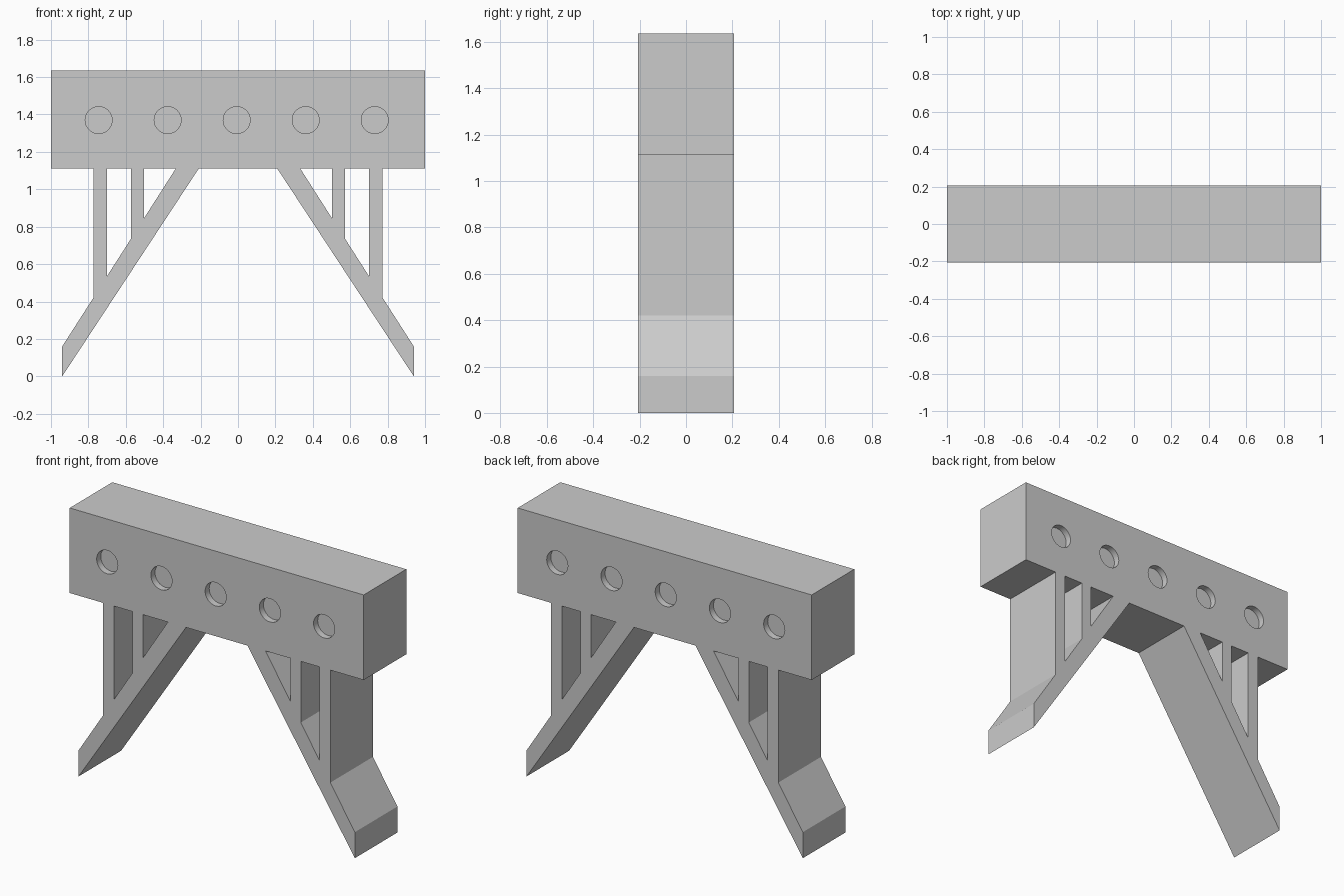
import bpy, bmesh
from math import pi, radians
from mathutils import Matrix

if "Cube" in bpy.data.objects:
    bpy.data.objects.remove(bpy.data.objects["Cube"])

HALF_DEPTH = 0.207
BEAM_BOTTOM, BEAM_TOP = 1.112, 1.635
HOLE_RADIUS, HOLE_DEPTH, HOLE_Z = 0.072, 0.04, 1.37


def add_object(name, bm):
    bmesh.ops.recalc_face_normals(bm, faces=bm.faces)
    mesh = bpy.data.meshes.new(name)
    bm.to_mesh(mesh)
    bm.free()
    ob = bpy.data.objects.new(name, mesh)
    bpy.context.collection.objects.link(ob)
    return ob


def extrude_profile(name, points, side):
    bm = bmesh.new()
    face = bm.faces.new([bm.verts.new((side * x, -HALF_DEPTH, z)) for x, z in points])
    ext = bmesh.ops.extrude_face_region(bm, geom=[face])
    verts = [v for v in ext["geom"] if isinstance(v, bmesh.types.BMVert)]
    bmesh.ops.translate(bm, verts=verts, vec=(0, 2 * HALF_DEPTH, 0))
    return add_object(name, bm)


# Top beam
bm = bmesh.new()
bmesh.ops.create_cube(bm, size=1, matrix=Matrix.Translation((0, 0, (BEAM_BOTTOM + BEAM_TOP) / 2))
                      @ Matrix.Diagonal((2, 2 * HALF_DEPTH, BEAM_TOP - BEAM_BOTTOM, 1)))
beam = add_object("top_beam", bm)

# Shallow round recesses, five on the front and five on the back
bm = bmesh.new()
for i in range(5):
    for side in (-1, 1):
        bmesh.ops.create_cone(
            bm, cap_ends=True, segments=32, radius1=HOLE_RADIUS, radius2=HOLE_RADIUS,
            depth=2 * HOLE_DEPTH,
            matrix=Matrix.Translation((-0.745 + 0.369 * i, side * HALF_DEPTH, HOLE_Z))
            @ Matrix.Rotation(pi / 2, 4, 'X'))
cutter = add_object("recess_cutter", bm)
cutter.hide_render = True
mod = beam.modifiers.new("recesses", 'BOOLEAN')
mod.operation, mod.solver, mod.object = 'DIFFERENCE', 'EXACT', cutter
bpy.context.view_layer.objects.active = beam
beam.select_set(True)
bpy.ops.object.modifier_apply(modifier=mod.name)
bpy.data.objects.remove(cutter)
bpy.ops.object.shade_smooth_by_angle(angle=radians(30))

# Slanted legs, each with two upright posts rising to the beam
leg = [(0.94, 0), (0.94, 0.16), (0.773, 0.42), (0.773, BEAM_BOTTOM),
       (0.70, BEAM_BOTTOM), (0.70, 0.536), (0.572, 0.736), (0.572, BEAM_BOTTOM),
       (0.502, BEAM_BOTTOM), (0.502, 0.846), (0.332, BEAM_BOTTOM), (0.209, BEAM_BOTTOM)]
extrude_profile("right_leg", leg, 1)
extrude_profile("left_leg", leg, -1)
